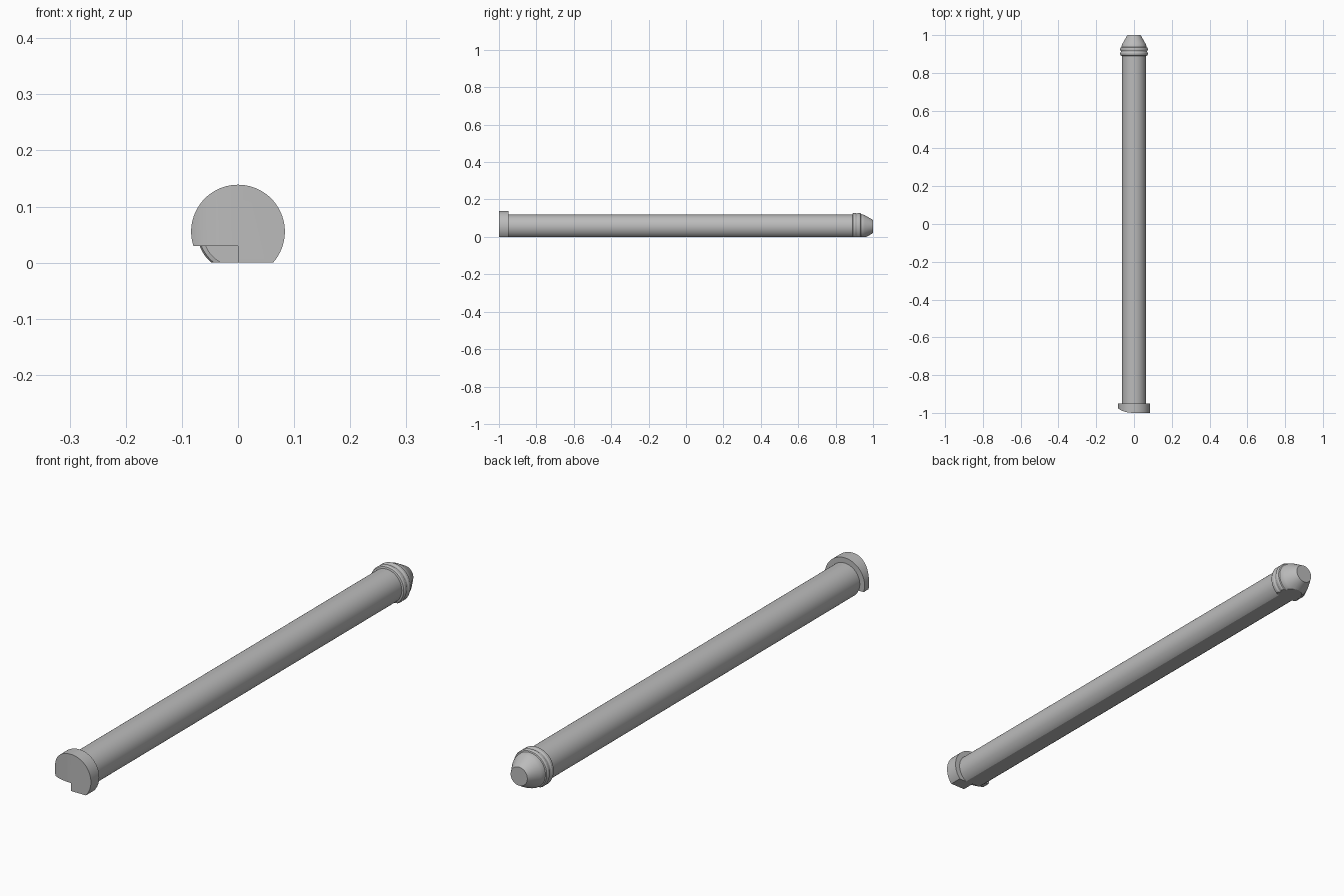
import bpy, bmesh, math
from mathutils import Vector

cube = bpy.data.objects.get("Cube")
if cube:
    bpy.data.objects.remove(cube, do_unlink=True)

AXIS_Z = 0.0555   # height of the pin's centre line
SEGMENTS = 96

grey = bpy.data.materials.new("plain grey")
grey.use_nodes = True
GREY = (0.5, 0.5, 0.5, 1)
grey.diffuse_color = GREY
grey.node_tree.nodes["Principled BSDF"].inputs["Base Color"].default_value = GREY


def slice_off(bm, point, normal):
    """Cut away everything on the normal's side and cap the opening."""
    geom = bm.verts[:] + bm.edges[:] + bm.faces[:]
    cut = bmesh.ops.bisect_plane(bm, geom=geom, dist=1e-6, plane_co=point,
                                 plane_no=normal, clear_outer=True)
    edges = [e for e in cut["geom_cut"] if isinstance(e, bmesh.types.BMEdge)]
    bmesh.ops.contextual_create(bm, geom=edges)


def finish(name, bm):
    bmesh.ops.recalc_face_normals(bm, faces=bm.faces)
    mesh = bpy.data.meshes.new(name)
    bm.to_mesh(mesh)
    bm.free()
    mesh.materials.append(grey)
    obj = bpy.data.objects.new(name, mesh)
    bpy.context.collection.objects.link(obj)
    return obj


def smooth(obj):
    bpy.ops.object.select_all(action="DESELECT")
    obj.select_set(True)
    bpy.context.view_layer.objects.active = obj
    bpy.ops.object.shade_smooth_by_angle(angle=math.radians(25))


def turned(name, profile):
    """Lathe (y, radius) points about the centre line, flattened underneath."""
    bm = bmesh.new()
    rings = []
    for y, r in profile:
        angles = [math.tau * i / SEGMENTS for i in range(SEGMENTS)]
        rings.append([bm.verts.new((r * math.sin(a), y, AXIS_Z + r * math.cos(a)))
                      for a in angles])
    for a, b in zip(rings, rings[1:]):
        for i in range(SEGMENTS):
            j = (i + 1) % SEGMENTS
            bm.faces.new((a[i], a[j], b[j], b[i]))
    bm.faces.new(rings[0])
    bm.faces.new(rings[-1])
    slice_off(bm, Vector((0, 0, 0)), Vector((0, 0, -1)))
    return finish(name, bm)


def prism(name, outline, axis, low, high):
    """Extrude a 2D outline along z or y for use as a cutter."""
    bm = bmesh.new()
    place = (lambda p, d: (p[0], p[1], d)) if axis == "z" else (lambda p, d: (p[0], d, p[1]))
    a = [bm.verts.new(place(p, low)) for p in outline]
    b = [bm.verts.new(place(p, high)) for p in outline]
    bm.faces.new(a)
    bm.faces.new(b)
    for i in range(len(a)):
        j = (i + 1) % len(a)
        bm.faces.new((a[i], a[j], b[j], b[i]))
    cutter = finish(name, bm)
    cutter.hide_render = True
    return cutter


# Shaft with grooved collar and tapered tip, one turned piece
shaft = turned("shaft_and_tip", [
    (-0.95, 0.0635), (0.89, 0.0635), (0.892, 0.070), (0.897, 0.073),
    (0.906, 0.073), (0.911, 0.070), (0.916, 0.070), (0.921, 0.073),
    (0.928, 0.073), (0.934, 0.070), (0.936, 0.066), (0.945, 0.065),
    (0.955, 0.061), (1.0, 0.035)])

# Head disc, with its right side rounded back and a notch below
head = turned("head", [(-1.0, 0.0835), (-0.95, 0.0835)])
STEPS = 12
curve = []
for i in range(STEPS + 1):
    t = math.radians(70) * i / STEPS
    curve.append((-0.09 * math.sin(t) / math.sin(math.radians(70)),
                  -1 + 0.03 * (1 - math.cos(t)) / (1 - math.cos(math.radians(70)))))
cutters = [
    prism("rounding_cutter", curve + [(-0.09, -1.1), (0, -1.1)], "z", -0.1, 0.3),
    prism("notch_cutter", [(-0.2, -0.1), (0, -0.1), (0, 0.03), (-0.2, 0.03)],
          "y", -1.1, -0.9)]
bpy.context.view_layer.objects.active = head
for cutter in cutters:
    mod = head.modifiers.new(cutter.name, "BOOLEAN")
    mod.operation = "DIFFERENCE"
    mod.solver = "EXACT"
    mod.object = cutter
    bpy.ops.object.modifier_apply(modifier=mod.name)
for cutter in cutters:
    bpy.data.objects.remove(cutter, do_unlink=True)

for part in (shaft, head):
    smooth(part)
